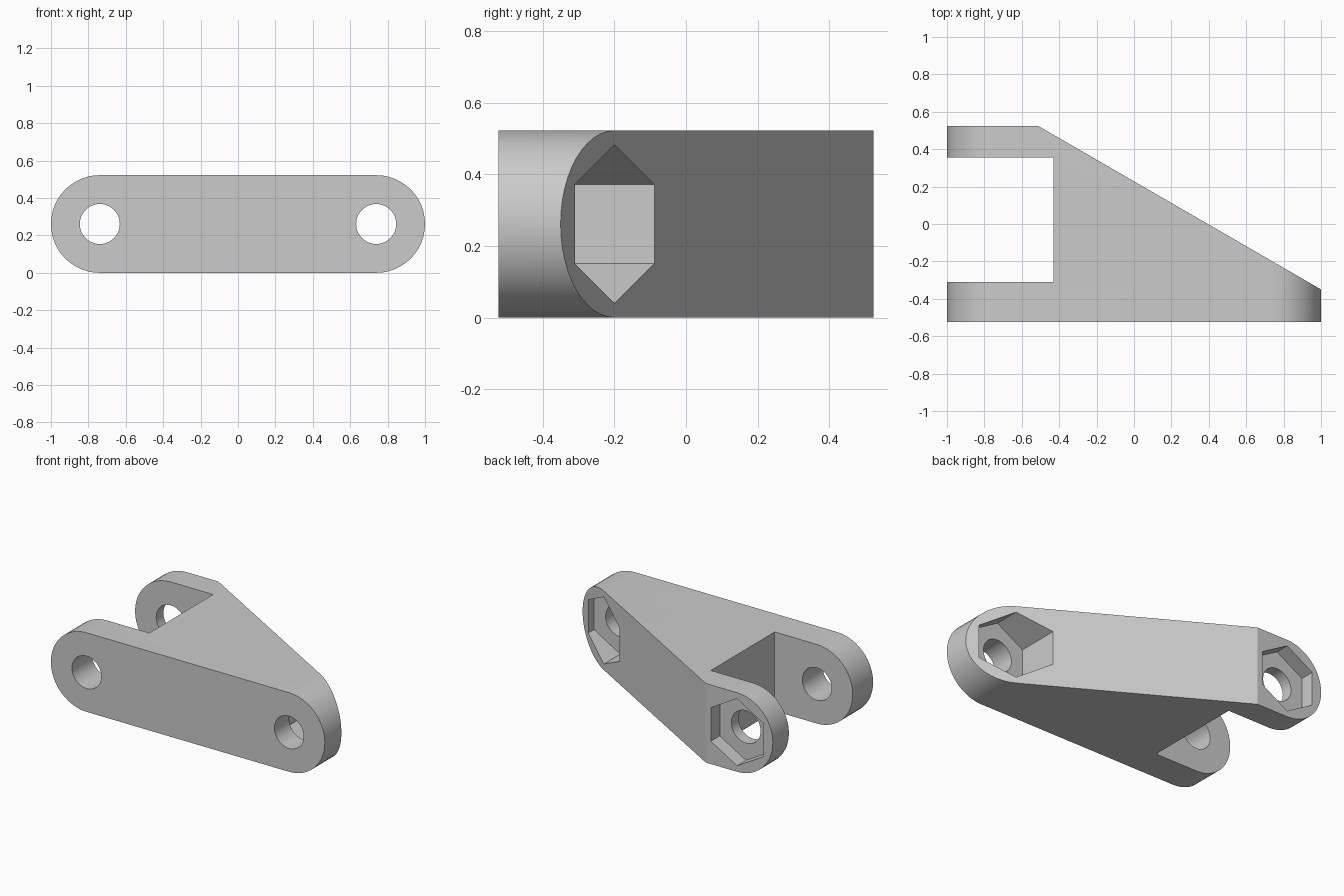
import bpy
import bmesh
from math import pi, sin, cos, radians
from mathutils import Vector

if "Cube" in bpy.data.objects:
    bpy.data.objects.remove(bpy.data.objects["Cube"], do_unlink=True)

R = 0.261        # rounded end radius, half of the height
PIVOT = 1 - R    # hole centres in x
DEPTH = 0.523    # half of the depth

grey = bpy.data.materials.new("light_grey")
grey.use_nodes = True
grey.diffuse_color = (0.6, 0.6, 0.6, 1)
grey.node_tree.nodes["Principled BSDF"].inputs["Base Color"].default_value = (0.6, 0.6, 0.6, 1)


def prism(name, outline, offset):
    """Extrude a closed 3D outline along an offset."""
    bm = bmesh.new()
    face = bm.faces.new([bm.verts.new(p) for p in outline])
    ext = bmesh.ops.extrude_face_region(bm, geom=[face])
    moved = [g for g in ext["geom"] if isinstance(g, bmesh.types.BMVert)]
    bmesh.ops.translate(bm, verts=moved, vec=Vector(offset))
    bmesh.ops.recalc_face_normals(bm, faces=bm.faces[:])
    mesh = bpy.data.meshes.new(name)
    bm.to_mesh(mesh)
    bm.free()
    mesh.materials.append(grey)
    obj = bpy.data.objects.new(name, mesh)
    bpy.context.collection.objects.link(obj)
    return obj


def ring(x, y, radius, sides, start=0.0, sweep=2 * pi, closed=True):
    """Points of an arc around a pivot, in a plane facing y."""
    steps = sides if closed else sides - 1
    return [(x + radius * cos(start + sweep * i / steps), y,
             R + radius * sin(start + sweep * i / steps)) for i in range(sides)]


# Bracket body: rounded bar seen from the front
bar = (ring(PIVOT, -DEPTH, R, 25, -pi / 2, pi, False)
       + ring(-PIVOT, -DEPTH, R, 25, pi / 2, pi, False))
body = prism("fork_bracket", bar, (0, 2 * DEPTH, 0))


def cut(cutter, operation="DIFFERENCE"):
    mod = body.modifiers.new(cutter.name, "BOOLEAN")
    mod.operation = operation
    mod.solver = "EXACT"
    mod.object = cutter
    bpy.context.view_layer.objects.active = body
    bpy.ops.object.modifier_apply(modifier=mod.name)
    bpy.data.objects.remove(cutter, do_unlink=True)


# Sloping back, then the slot between the fork arms
slope = [(-0.51, DEPTH), (1, -0.35), (1.2, -0.466), (1.2, 0.8), (-0.51, 0.8)]
cut(prism("slope_cutter", [(x, y, -0.2) for x, y in slope], (0, 0, 1)))
slot = [(-1.2, -0.31), (-0.43, -0.31), (-0.43, 0.355), (-1.2, 0.355)]
cut(prism("slot_cutter", [(x, y, -0.2) for x, y in slot], (0, 0, 1)))

# Bolt holes and the hexagonal nut pockets behind them
for side, floor in ((-1, 0.43), (1, -0.37)):
    x = side * PIVOT
    cut(prism("hole_cutter", ring(x, -0.8, 0.107, 40), (0, 1.6, 0)))
    cut(prism("nut_cutter", ring(x, floor, 0.221, 6, pi / 6), (0, 1, 0)))

bpy.ops.object.select_all(action="DESELECT")
body.select_set(True)
bpy.context.view_layer.objects.active = body
bpy.ops.object.shade_smooth_by_angle(angle=radians(30))
